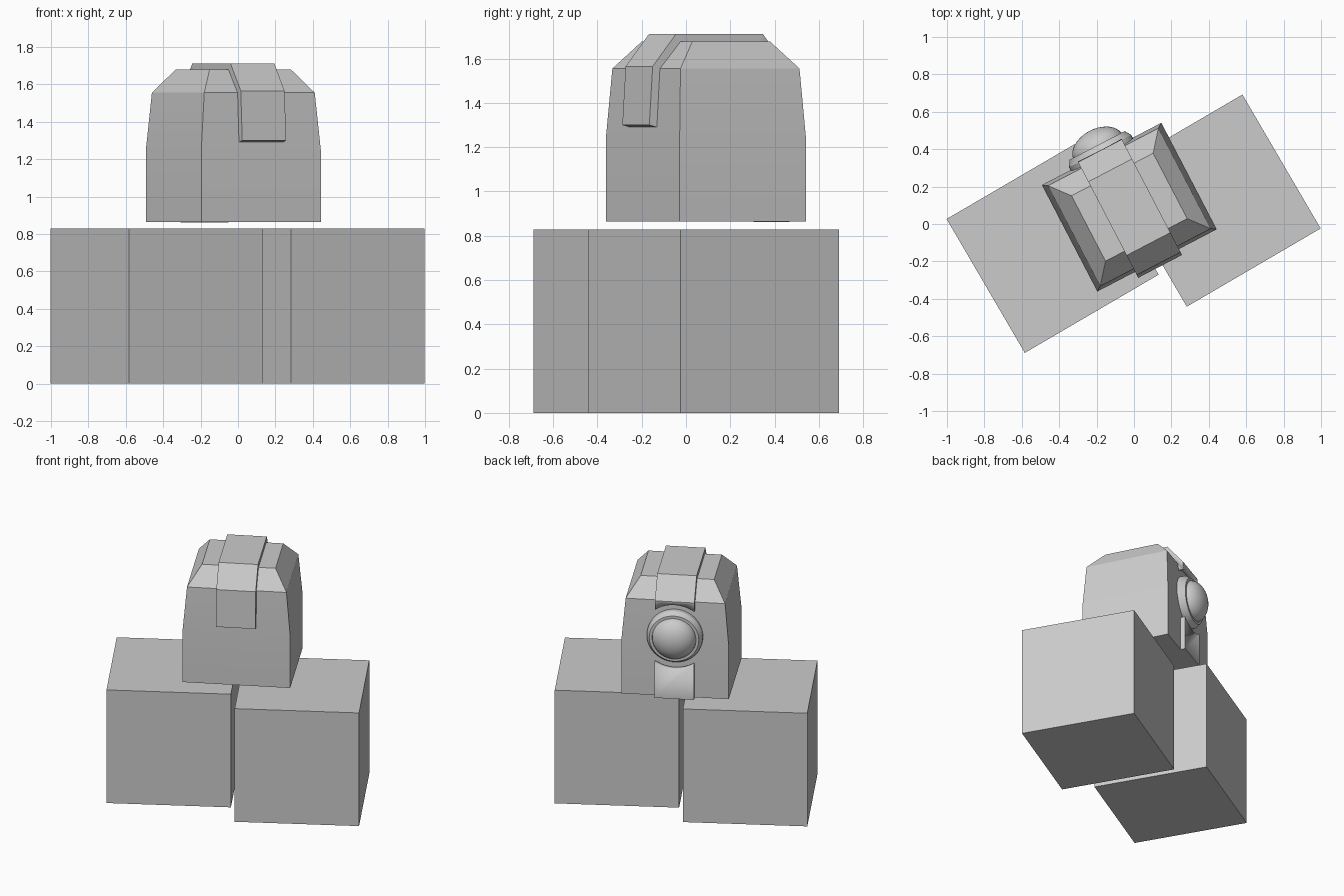
import bpy, bmesh
from math import radians, sin, cos, tau
from mathutils import Matrix, Vector

if "Cube" in bpy.data.objects:
    bpy.data.objects.remove(bpy.data.objects["Cube"])

# Frame of the upper shell: turned about z, sitting over both blocks
SHELL = Matrix.Translation((-0.025, 0.09, 0)) @ Matrix.Rotation(radians(27.5), 4, 'Z')
DIAL_Z = 1.31


def make(name, bm, matrix, smooth=False):
    bmesh.ops.remove_doubles(bm, verts=bm.verts, dist=1e-5)
    bmesh.ops.recalc_face_normals(bm, faces=bm.faces)
    me = bpy.data.meshes.new(name)
    bm.to_mesh(me)
    bm.free()
    ob = bpy.data.objects.new(name, me)
    bpy.context.collection.objects.link(ob)
    ob.matrix_world = matrix
    if smooth:
        bpy.ops.object.select_all(action='DESELECT')
        bpy.context.view_layer.objects.active = ob
        ob.select_set(True)
        bpy.ops.object.shade_smooth_by_angle(angle=radians(30))
    return ob


def lathe(name, profile, steps=48):
    """Revolve (radius, y) points about the y axis."""
    bm = bmesh.new()
    vs = [bm.verts.new((r, y, 0)) for r, y in profile]
    es = [bm.edges.new(p) for p in zip(vs, vs[1:])]
    bmesh.ops.spin(bm, geom=vs + es, cent=(0, 0, 0), axis=(0, 1, 0),
                   angle=tau, steps=steps, use_duplicate=False)
    return make(name, bm, SHELL @ Matrix.Translation((0, 0, DIAL_Z)), True)


# Two base blocks
for name, x, y in (("left_block", -0.435, -0.122), ("right_block", 0.431, 0.125)):
    bm = bmesh.new()
    bmesh.ops.create_cube(bm, size=0.829)
    make(name, bm, Matrix.Translation((x, y, 0.4145)) @ Matrix.Rotation(radians(30.3), 4, 'Z'))

# Tapered shell: stacked rectangles (half width, half depth, z)
bm = bmesh.new()
rings = []
for w, d, z in ((0.36, 0.321, 0.865), (0.36, 0.321, 1.25),
                (0.333, 0.303, 1.555), (0.246, 0.197, 1.678)):
    rings.append([bm.verts.new((sx * w, sy * d, z))
                  for sx, sy in ((-1, -1), (1, -1), (1, 1), (-1, 1))])
for a, b in zip(rings, rings[1:]):
    for i in range(4):
        j = (i + 1) % 4
        bm.faces.new((a[i], a[j], b[j], b[i]))
bm.faces.new(rings[0])
bm.faces.new(rings[-1])
make("shell", bm, SHELL, True)

# Raised strap: side profile (y, z), short in front and full length behind
outer = [(-0.357, 1.30), (-0.340, 1.565), (-0.222, 1.71), (0.222, 1.71),
         (0.340, 1.565), (0.357, 1.25), (0.357, 0.862)]
inner = [(0.310, 0.862), (0.310, 1.25), (0.292, 1.545), (0.187, 1.665),
         (-0.187, 1.665), (-0.292, 1.545), (-0.310, 1.288)]
bm = bmesh.new()
face = bm.faces.new([bm.verts.new((-0.132, y, z)) for y, z in outer + inner])
ext = bmesh.ops.extrude_face_region(bm, geom=[face])
bmesh.ops.translate(bm, vec=Vector((0.264, 0, 0)),
                    verts=[v for v in ext["geom"] if isinstance(v, bmesh.types.BMVert)])
strap = make("strap", bm, SHELL, True)

# Round gap in the strap around the dial
cutter = lathe("dial_gap_cutter", [(0, 0.24), (0.232, 0.24), (0.232, 0.6), (0, 0.6)])
cutter.hide_render = True
cutter.hide_viewport = True
cut = strap.modifiers.new("dial_gap", 'BOOLEAN')
cut.operation = 'DIFFERENCE'
cut.solver = 'EXACT'
cut.object = cutter

# Bevelled ring and domed dial on the back
lathe("dial_ring", [(0, 0.25), (0.187, 0.25), (0.187, 0.338), (0.166, 0.372),
                    (0.147, 0.372), (0.147, 0.355), (0, 0.355)])
dome = [(0.147 * cos(t), 0.36 + 0.1 * sin(t))
        for t in (radians(90 * i / 10) for i in range(11))]
lathe("dial_dome", [(0, 0.35), (0.147, 0.35)] + dome[:-1] + [(0, 0.46)])
